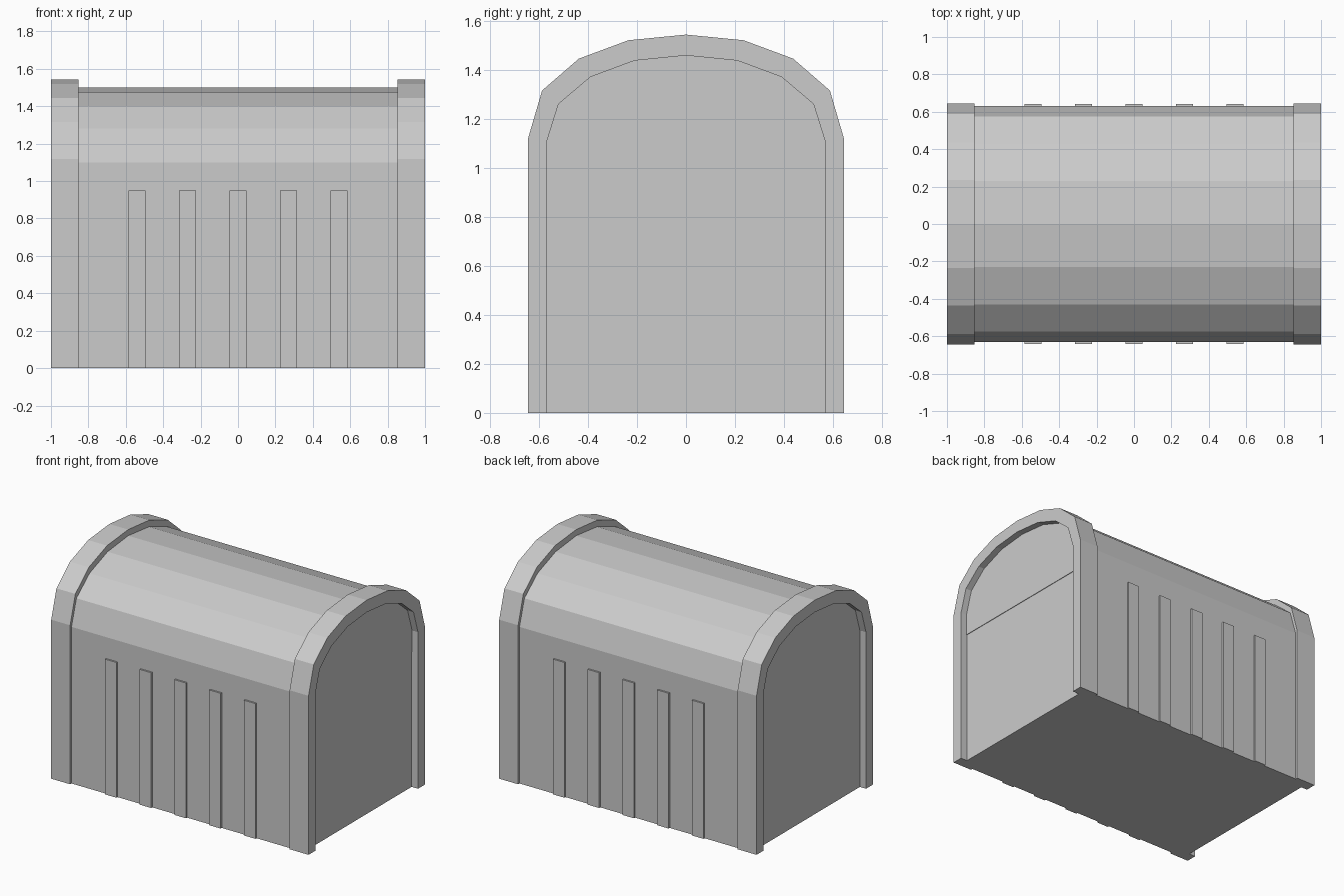
import bpy, bmesh

if "Cube" in bpy.data.objects:
    bpy.data.objects.remove(bpy.data.objects["Cube"])

# Half profiles (y, z) from the foot up to the crown
BODY = [(0.63, 0), (0.63, 1.10), (0.575, 1.28), (0.43, 1.40), (0.23, 1.475), (0, 1.50)]
OUTER = [(0.645, 0), (0.645, 1.117), (0.587, 1.315), (0.437, 1.445), (0.235, 1.52), (0, 1.543)]
INNER = [(0.57, 0), (0.57, 1.10), (0.52, 1.26), (0.39, 1.37), (0.21, 1.437), (0, 1.458)]


def mirrored(half):
    return half + [(-y, z) for y, z in reversed(half[:-1])]


def finish(name, bm):
    bmesh.ops.recalc_face_normals(bm, faces=bm.faces)
    mesh = bpy.data.meshes.new(name)
    bm.to_mesh(mesh)
    bm.free()
    obj = bpy.data.objects.new(name, mesh)
    bpy.context.collection.objects.link(obj)
    return obj


def prism(name, profile, x0, x1):
    """Extrude a closed (y, z) outline along x."""
    bm = bmesh.new()
    face = bm.faces.new([bm.verts.new((x0, y, z)) for y, z in profile])
    out = bmesh.ops.extrude_face_region(bm, geom=[face], use_keep_orig=True)
    moved = [v for v in out["geom"] if isinstance(v, bmesh.types.BMVert)]
    bmesh.ops.translate(bm, verts=moved, vec=(x1 - x0, 0, 0))
    return finish(name, bm)


def box(name, center, size):
    bm = bmesh.new()
    bmesh.ops.create_cube(bm, size=1)
    bmesh.ops.scale(bm, vec=size, verts=bm.verts)
    bmesh.ops.translate(bm, vec=center, verts=bm.verts)
    return finish(name, bm)


def arch(name, x0, x1):
    """Arched frame between the outer and inner outlines, open at the bottom."""
    outer, inner = mirrored(OUTER), mirrored(INNER)
    bm = bmesh.new()
    rings = []
    for (oy, oz), (iy, iz) in zip(outer, inner):
        rings.append([bm.verts.new(p) for p in
                      ((x0, oy, oz), (x1, oy, oz), (x1, iy, iz), (x0, iy, iz))])
    for a, b in zip(rings, rings[1:]):
        for i in range(4):
            j = (i + 1) % 4
            bm.faces.new((a[i], a[j], b[j], b[i]))
    bm.faces.new(rings[0])
    bm.faces.new(rings[-1])
    return finish(name, bm)


# Barrel-topped chest body
prism("chest_body", mirrored(BODY), -0.853, 0.853)

# End frames with recessed panels
for side, s in (("left", -1), ("right", 1)):
    arch(side + "_end_frame", s * 0.853, s * 1.0)

prism("left_end_panel", mirrored(INNER), -0.853, -0.952)
# The right panel is split into a lower board and an upper arch
lower = [(0.57, 0), (0.57, 0.95), (-0.57, 0.95), (-0.57, 0)]
upper = [(0.57, 0.95)] + mirrored(INNER)[1:-1] + [(-0.57, 0.95)]
prism("right_end_panel_lower", lower, 0.853, 0.950)
prism("right_end_panel_upper", upper, 0.853, 0.954)

# Vertical slats on front and back
for side, s in (("front", -1), ("back", 1)):
    for i in range(5):
        box(f"{side}_slat_{i + 1}", ((i - 2) * 0.27, s * 0.631, 0.475), (0.09, 0.022, 0.95))
